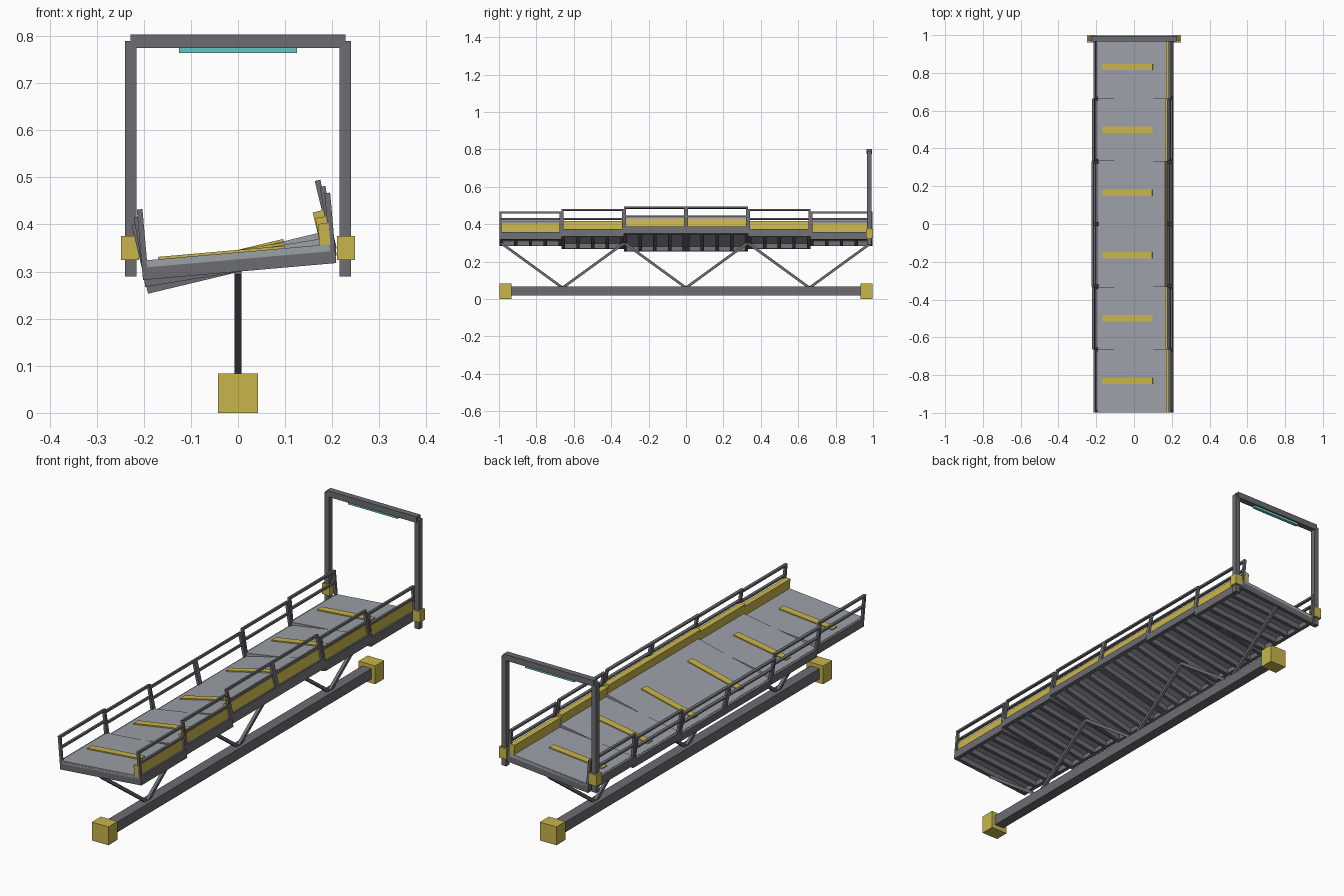
import bpy, bmesh, math
from mathutils import Matrix, Vector

cube = bpy.data.objects.get("Cube")
if cube:
    bpy.data.objects.remove(cube, do_unlink=True)


def material(name, color):
    m = bpy.data.materials.new(name)
    m.use_nodes = True
    m.diffuse_color = (*color, 1)
    m.node_tree.nodes["Principled BSDF"].inputs["Base Color"].default_value = (*color, 1)
    return m


FRAME = material("dark steel", (0.15, 0.15, 0.168))
DECK = material("light deck grey", (0.33, 0.355, 0.39))
YELLOW = material("safety yellow", (0.58, 0.46, 0.07))
TEAL = material("teal light", (0.13, 0.58, 0.56))


def box(name, x, y, z, mat, place=Matrix()):
    """Box between the (low, high) pairs x, y, z, moved by a matrix."""
    bm = bmesh.new()
    size = Matrix.Diagonal((x[1] - x[0], y[1] - y[0], z[1] - z[0], 1))
    centre = Matrix.Translation((sum(x) / 2, sum(y) / 2, sum(z) / 2))
    bmesh.ops.create_cube(bm, size=1, matrix=centre @ size)
    mesh = bpy.data.meshes.new(name)
    bm.to_mesh(mesh)
    bm.free()
    mesh.materials.append(mat)
    ob = bpy.data.objects.new(name, mesh)
    ob.matrix_world = place
    bpy.context.collection.objects.link(ob)
    return ob


def strut(name, a, b, width, mat):
    """Square bar from point a to point b."""
    a, b = Vector(a), Vector(b)
    h, w = (b - a).length / 2, width / 2
    turn = (b - a).to_track_quat("Z", "X").to_matrix().to_4x4()
    return box(name, (-w, w), (-w, w), (-h, h), mat, Matrix.Translation((a + b) / 2) @ turn)


PITCH = 0.3325
HALF = PITCH / 2
PIVOT = 0.34
W = 0.206

# Deck segments, each tilted sideways, steepest in the middle
for i, tilt in enumerate((5, 9.3, 13.5, 13.5, 9.3, 5)):
    y = (i - 2.5) * PITCH
    place = Matrix.Translation((0, y, PIVOT)) @ Matrix.Rotation(-math.radians(tilt), 4, "Y")
    ends = (-HALF, HALF)
    box("deck_plate", (-0.195, 0.195), ends, (-0.014, 0.001), DECK, place)
    box("deck_stripe", (-0.17, 0.1), (-0.017, 0.017), (0.001, 0.006), YELLOW, place)
    box("yellow_curb", (0.174, 0.197), ends, (0, 0.046), YELLOW, place)

    # Cross ribs under the plate
    for k in range(5):
        c = (k - 2) * (HALF - 0.009) / 2
        box("cross_rib", (-0.195, 0.195), (c - 0.009, c + 0.009), (-0.04, -0.001), FRAME, place)

    # Side beams and railings
    for s in (-1, 1):
        box("side_beam", sorted((s * 0.19, s * W)), ends, (-0.04, 0), FRAME, place)
        rail_x = sorted((s * 0.194, s * W))
        for e in (-1, 1):
            box("rail_post", rail_x, sorted((e * HALF, e * (HALF - 0.011))), (-0.002, 0.11), FRAME, place)
        box("top_rail", rail_x, ends, (0.1, 0.11), FRAME, place)
        box("middle_rail", rail_x, ends, (0.052, 0.061), FRAME, place)

# Base beam with end blocks
box("base_beam", (-0.024, 0.024), (-0.96, 0.96), (0.02, 0.067), FRAME)
for s in (-1, 1):
    box("end_block", (-0.042, 0.042), sorted((s * 0.932, s * 0.9975)), (0, 0.084), YELLOW)

# Zigzag struts
nodes = [(0, (i - 3) * 0.33, 0.06 if i % 2 else 0.3) for i in range(7)]
for a, b in zip(nodes, nodes[1:]):
    strut("zigzag_strut", a, b, 0.014, FRAME)

# Gantry at the far end
for s in (-1, 1):
    box("gantry_post", sorted((s * 0.216, s * 0.24)), (0.968, 0.992), (0.29, 0.79), FRAME)
    box("post_bracket", sorted((s * 0.21, s * 0.248)), (0.962, 1.0), (0.325, 0.375), YELLOW)
box("gantry_beam", (-0.228, 0.228), (0.966, 0.994), (0.775, 0.803), FRAME)
box("gantry_light", (-0.125, 0.125), (0.973, 0.987), (0.764, 0.776), TEAL)
